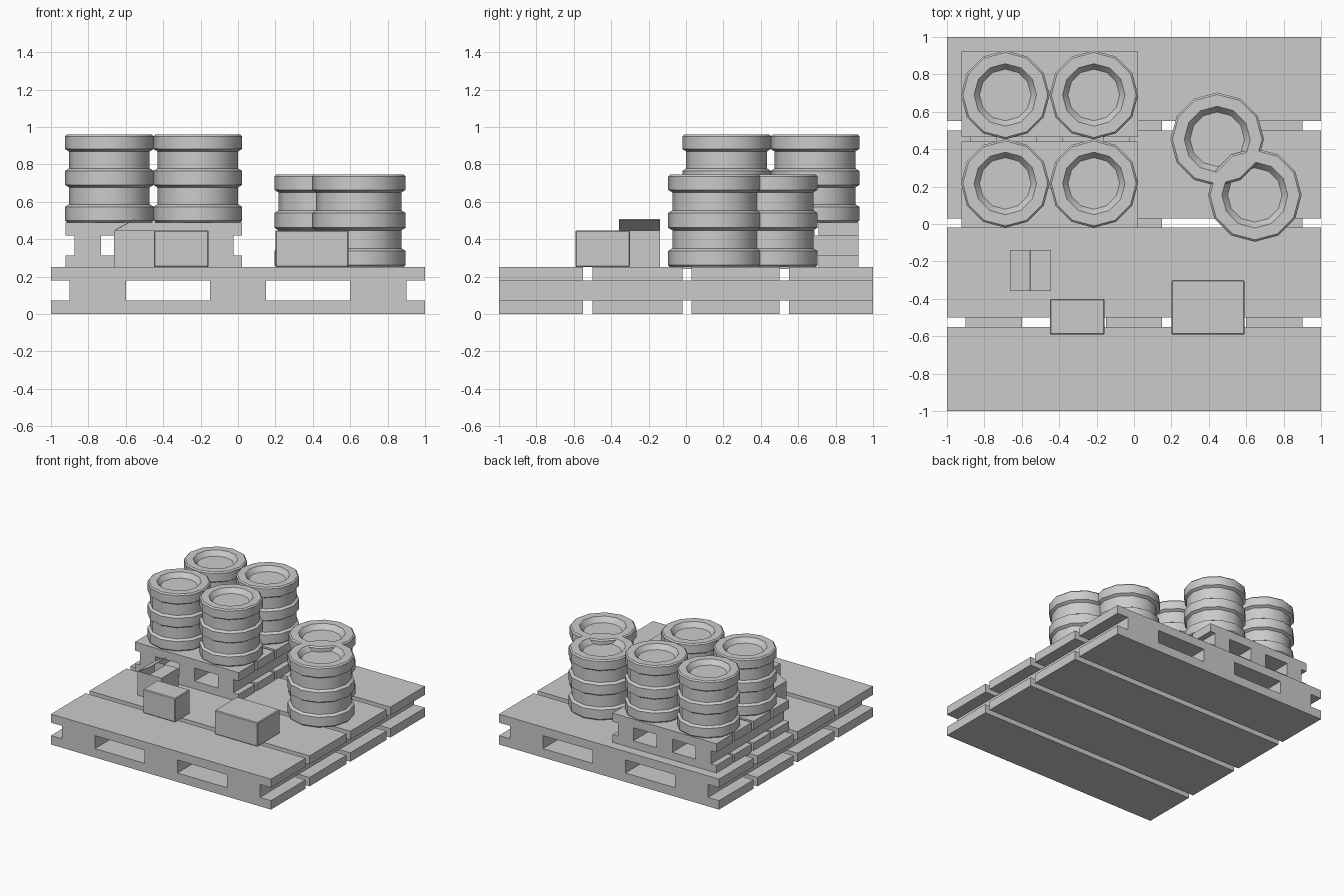
import bpy, bmesh, math
from mathutils import Vector

cube = bpy.data.objects.get("Cube")
if cube:
    bpy.data.objects.remove(cube, do_unlink=True)

grey = bpy.data.materials.new("plain_grey")
grey.use_nodes = True
grey.diffuse_color = (0.6, 0.6, 0.6, 1)
grey.node_tree.nodes["Principled BSDF"].inputs["Base Color"].default_value = (0.6, 0.6, 0.6, 1)


def finish(name, bm):
    """Turn a bmesh into a named grey object."""
    bmesh.ops.recalc_face_normals(bm, faces=bm.faces)
    mesh = bpy.data.meshes.new(name)
    bm.to_mesh(mesh)
    bm.free()
    mesh.materials.append(grey)
    obj = bpy.data.objects.new(name, mesh)
    bpy.context.collection.objects.link(obj)
    return obj


def add_block(bm, xs, ys, zs):
    """Add a block spanning the given ranges."""
    verts = bmesh.ops.create_cube(bm, size=1)["verts"]
    for v in verts:
        v.co = Vector([(a + b) / 2 + c * (b - a) for c, (a, b) in zip(v.co, (xs, ys, zs))])
    return verts


def pallet(name, cx, cy, scale, z):
    """Two layers of four boards held apart by three runners."""
    bm = bmesh.new()

    def piece(xs, ys, zs):
        add_block(bm, [cx + scale * v for v in xs], [cy + scale * v for v in ys],
                  [z + v for v in zs])

    for layer in ((0, 0.073), (0.18, 0.25)):
        for board in ((-1, -0.55), (-0.5, -0.02), (0.03, 0.5), (0.55, 1)):
            piece((-1, 1), board, layer)
    for x in (-0.75, 0, 0.75):
        piece((x - 0.15, x + 0.15), (-1, 1), (0.073, 0.18))
    return finish(name, bm)


def barrel(name, x, y, z, scale):
    """Twelve-sided drum with three raised bands and a recessed lid."""
    band, body = 0.237, 0.216
    profile = [(0, 0), (0.227, 0), (band, 0.01), (band, 0.083), (body, 0.096)]
    profile += [(body, 0.187), (band, 0.2), (band, 0.275), (body, 0.288)]
    profile += [(body, 0.379), (band, 0.392), (band, 0.46), (0.227, 0.47)]
    profile += [(0.167, 0.47), (0.138, 0.432), (0, 0.432)]
    bm = bmesh.new()
    verts = [bm.verts.new((r, 0, h)) for r, h in profile]
    edges = [bm.edges.new(pair) for pair in zip(verts, verts[1:])]
    bmesh.ops.spin(bm, geom=verts + edges, cent=(0, 0, 0), axis=(0, 0, 1),
                   angle=2 * math.pi, steps=12, use_duplicate=False)
    bmesh.ops.remove_doubles(bm, verts=bm.verts, dist=0.0005)
    obj = finish(name, bm)
    obj.location = (x, y, z)
    obj.scale = (scale,) * 3
    bpy.ops.object.select_all(action="DESELECT")
    obj.select_set(True)
    bpy.context.view_layer.objects.active = obj
    bpy.ops.object.shade_smooth_by_angle(angle=math.radians(35))


def crate(name, xs, ys, zs):
    """Closed box with slightly softened edges."""
    bm = bmesh.new()
    add_block(bm, xs, ys, zs)
    bevel = finish(name, bm).modifiers.new("soft_edges", "BEVEL")
    bevel.width = 0.006
    bevel.segments = 1


# Pallets, large and small
FLOOR, DECK, TOP = 0.25, 0.49, 0.447
pallet("large_pallet", 0, 0, 1, 0)
pallet("small_pallet", -0.45, 0.45, 0.472, FLOOR - 0.01)

# Barrels: four on the small pallet, two on the large one
for x in (-0.688, -0.215):
    for y in (0.217, 0.69):
        barrel("barrel", x, y, DECK, 1)
for x, y in ((0.445, 0.453), (0.646, 0.155)):
    barrel("large_barrel", x, y, FLOOR, 1.055)

# Closed boxes
crate("wide_box", (0.2, 0.592), (-0.592, -0.3), (FLOOR, TOP))
crate("small_box", (-0.45, -0.157), (-0.592, -0.4), (FLOOR, TOP))

# Open box: hollow shell with one raised flap and one closed flap
left, mid, right = -0.662, -0.555, -0.445
front, back = -0.357, -0.14
bm = bmesh.new()
add_block(bm, (left, right), (front, back), (FLOOR, TOP))
lid = max(bm.faces, key=lambda f: f.calc_center_median().z)
bmesh.ops.delete(bm, geom=[lid], context="FACES")
shell = finish("open_box", bm).modifiers.new("wall", "SOLIDIFY")
shell.thickness = 0.006

for name, tip, hinge, rise in (("raised_flap", mid, left, 0.06), ("closed_flap", mid, right, 0)):
    bm = bmesh.new()
    corners = [(hinge, front, TOP), (tip, front, TOP + rise),
               (tip, back, TOP + rise), (hinge, back, TOP)]
    bm.faces.new([bm.verts.new(c) for c in corners])
    flap = finish(name, bm).modifiers.new("card", "SOLIDIFY")
    flap.thickness = 0.004
